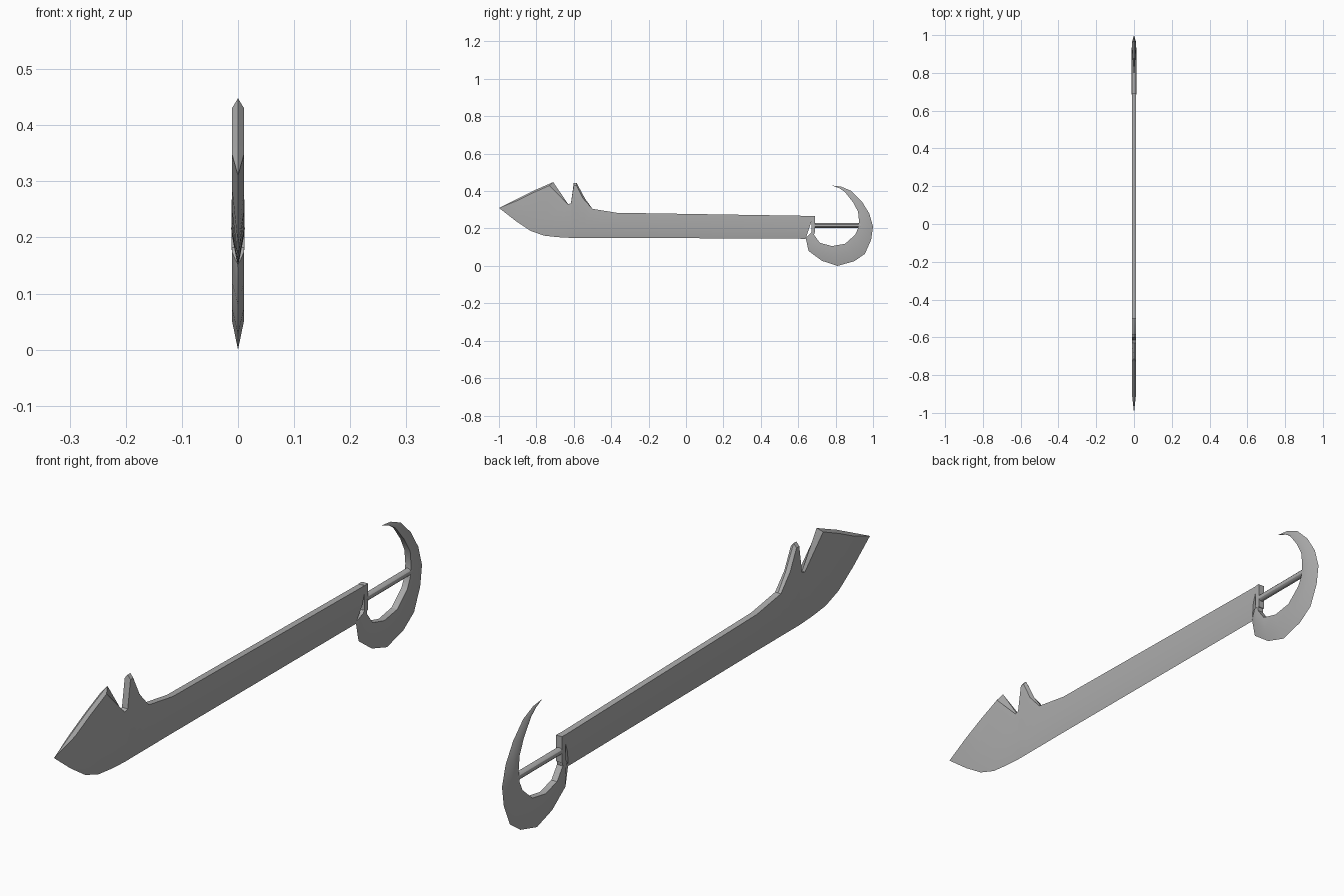
import bpy
import bmesh
import math
from mathutils import Matrix, Vector

default_cube = bpy.data.objects.get("Cube")
if default_cube:
    bpy.data.objects.remove(default_cube, do_unlink=True)

HALF = 0.011  # half thickness of the steel

steel = bpy.data.materials.new("grey steel")
steel.use_nodes = True
steel_colour = (0.42, 0.42, 0.42, 1)
steel.diffuse_color = steel_colour
steel.node_tree.nodes["Principled BSDF"].inputs["Base Color"].default_value = steel_colour


def finish(bm, name):
    """Turn a bmesh into a steel object with smooth shading and crisp edges."""
    bmesh.ops.remove_doubles(bm, verts=bm.verts, dist=0.0001)
    bmesh.ops.recalc_face_normals(bm, faces=bm.faces)
    mesh = bpy.data.meshes.new(name)
    bm.to_mesh(mesh)
    bm.free()
    mesh.materials.append(steel)
    obj = bpy.data.objects.new(name, mesh)
    bpy.context.collection.objects.link(obj)
    bpy.ops.object.select_all(action="DESELECT")
    obj.select_set(True)
    bpy.context.view_layer.objects.active = obj
    bpy.ops.object.shade_smooth_by_angle(angle=math.radians(30))


def section(edge, spine, fraction, width=HALF, lift=(0, 0)):
    """Closed cross-section: sharp edge, bevel shoulders, spine and ridge."""
    edge = Vector((0, *edge))
    spine = Vector((0, *spine))
    shoulder = edge.lerp(spine, fraction)
    side = Vector((width, 0, 0))
    ridge = spine + Vector((0, *lift))
    return [edge, shoulder + side, spine + side, ridge, spine - side, shoulder - side]


def loft(sections, name):
    """Skin consecutive cross-sections and close both ends."""
    bm = bmesh.new()
    rings = [[bm.verts.new(point) for point in ring] for ring in sections]
    for ring, following in zip(rings, rings[1:]):
        for i in range(len(ring)):
            j = (i + 1) % len(ring)
            bm.faces.new((ring[i], ring[j], following[j], following[i]))
    bm.faces.new(rings[0])
    bm.faces.new(rings[-1])
    finish(bm, name)


# Blade with hooked head and spike: edge, spine, bevel height, ridge offset
blade_stations = [
    ((-.91, .24), (-.9, .35), .345, (0, .01)),
    ((-.83, .187), (-.82, .39), .29, (0, .01)),
    ((-.76, .162), (-.73, .43), .25, (.02, .018)),
    ((-.69, .154), (-.63, .33), .23, (0, 0)),
    ((-.62, .15), (-.615, .335), .215, (0, 0)),
    ((-.6, .15), (-.6, .43), .21, (0, .014)),
    ((-.57, .15), (-.585, .43), .21, (0, .014)),
    ((-.54, .15), (-.55, .36), .21, (.01, 0)),
    ((-.5, .15), (-.5, .305), .21, (0, 0)),
    ((-.37, .15), (-.37, .284), .205, (0, 0)),
    ((.64, .145), (.68, .267), .205, (0, 0)),
]
tip = (-1, .31)
blade = [section(tip, tip, 0, width=0)]
for edge, spine, bevel_height, lift in blade_stations:
    fraction = (bevel_height - edge[1]) / (spine[1] - edge[1])
    blade.append(section(edge, spine, fraction, lift=lift))
loft(blade, "blade")

# Crescent hand guard: sharp outer edge, flat inner edge
guard_stations = [
    ((.64, .15), (.69, .2)),
    ((.655, .08), (.685, .165)),
    ((.727, .027), (.716, .123)),
    ((.81, .0), (.78, .106)),
    ((.9, .025), (.85, .118)),
    ((.957, .065), (.904, .166)),
    ((.99, .14), (.92, .2)),
    ((1, .21), (.925, .24)),
    ((.98, .28), (.92, .29)),
    ((.94, .345), (.893, .34)),
    ((.885, .4), (.85, .395)),
    ((.83, .424), (.82, .415)),
]
guard = []
for number, (outer, inner) in enumerate(guard_stations):
    # the last few sections thin out towards the point
    remaining = len(guard_stations) - number
    guard.append(section(outer, inner, .5, width=HALF * min(1, remaining / 4)))
point = (.78, .43)
guard.append(section(point, point, 0, width=0))
loft(guard, "hand_guard")

# Round grip bar between blade and guard
bm = bmesh.new()
placement = Matrix.Translation((0, .81, .216)) @ Matrix.Rotation(math.radians(90), 4, "X")
bmesh.ops.create_cone(bm, cap_ends=True, segments=12, radius1=.0125, radius2=.0125,
                      depth=.25, matrix=placement)
finish(bm, "grip_bar")

# End plate closing the back of the blade
bm = bmesh.new()
bmesh.ops.create_cube(bm, size=1)
bmesh.ops.scale(bm, verts=bm.verts, vec=(HALF * 2.1, .018, .09))
bmesh.ops.translate(bm, verts=bm.verts, vec=(0, .681, .223))
finish(bm, "end_plate")
